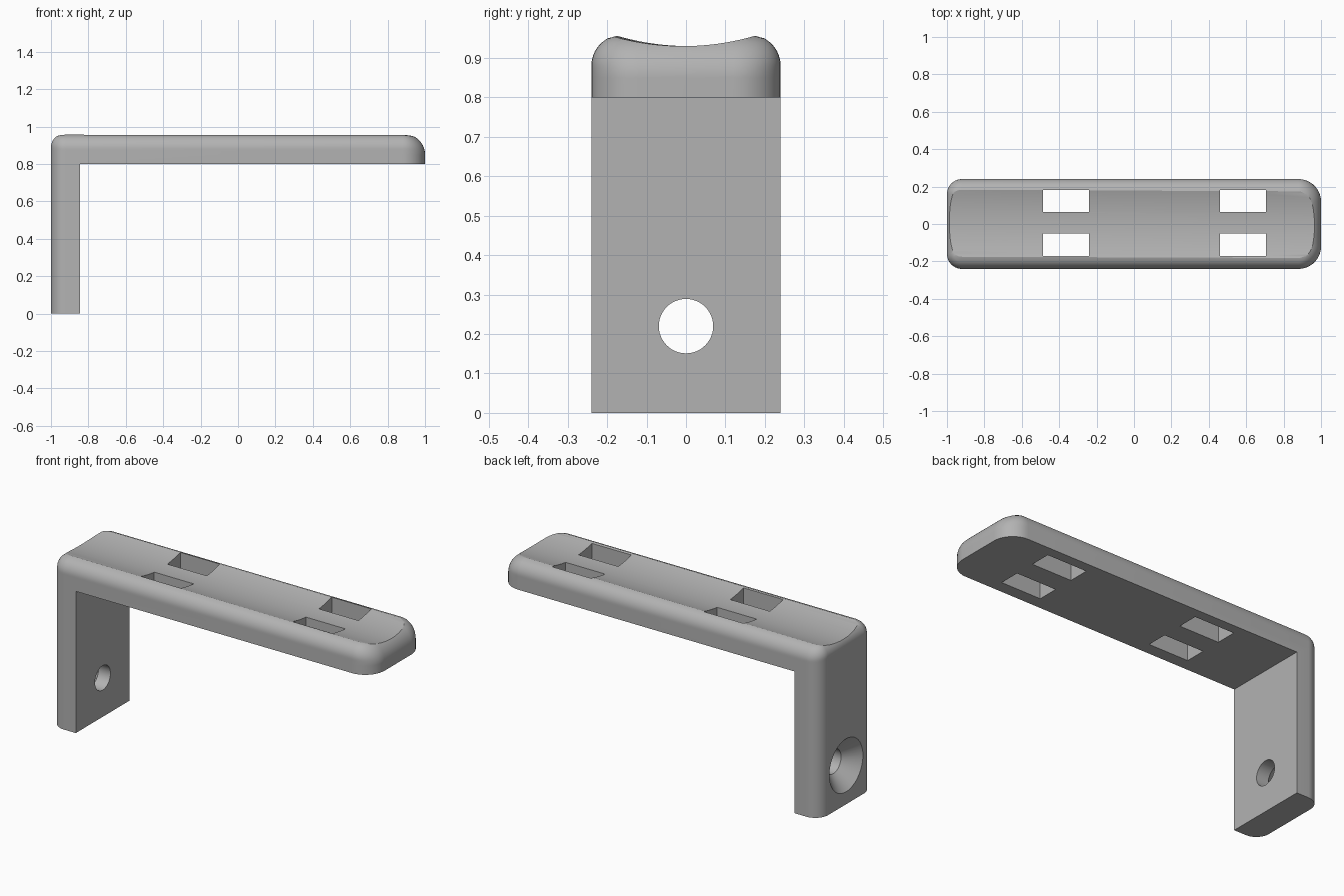
import bpy, bmesh, math
from mathutils import Matrix, Vector

cube = bpy.data.objects.get("Cube")
if cube:
    bpy.data.objects.remove(cube, do_unlink=True)

grey = bpy.data.materials.new("plain grey")
grey.use_nodes = True
colour = (0.45, 0.45, 0.45, 1)
grey.diffuse_color = colour
grey.node_tree.nodes["Principled BSDF"].inputs["Base Color"].default_value = colour

HALF_WIDTH, TOP, ARM_BASE, LEG_INNER = 0.24, 0.96, 0.80, -0.845
LEFT_R, RIGHT_R = 0.08, 0.12          # corner radii seen from above
STEPS = 10


def make_object(name, bm):
    bmesh.ops.recalc_face_normals(bm, faces=bm.faces[:])
    mesh = bpy.data.meshes.new(name)
    bm.to_mesh(mesh)
    bm.free()
    mesh.materials.append(grey)
    obj = bpy.data.objects.new(name, mesh)
    bpy.context.scene.collection.objects.link(obj)
    return obj


def loft(name, rings):
    """Closed solid through a list of equal-length point rings."""
    bm = bmesh.new()
    loops = [[bm.verts.new(p) for p in ring] for ring in rings]
    for a, b in zip(loops, loops[1:]):
        for i in range(len(a)):
            j = (i + 1) % len(a)
            bm.faces.new((a[i], a[j], b[j], b[i]))
    bm.faces.new(loops[0])
    bm.faces.new(loops[-1])
    return make_object(name, bm)


def inset(z, r):
    """How far a top rounding of radius r pulls the wall in at height z."""
    h = max(0.0, z - (TOP - r))
    return r - math.sqrt(max(0.0, r * r - h * h))


def outline(z):
    """Rounded plan of the bracket at height z."""
    side, tip, back = inset(z, 0.08), inset(z, 0.11), inset(z, 0.07)
    corners = [(1, 1), (-1, 1), (-1, -1), (1, -1)]
    points = []
    for k, (sx, sy) in enumerate(corners):
        r, pull = (RIGHT_R, tip) if sx > 0 else (LEFT_R, back)
        rx, ry = r - pull, max(r - side, 0.002)
        for i in range(STEPS + 1):
            a = (k + i / STEPS) * math.pi / 2
            points.append((sx * (1 - r) + rx * math.cos(a),
                           sy * (HALF_WIDTH - r) + ry * math.sin(a), z))
    return points


def box(name, low, high):
    low, high = Vector(low), Vector(high)
    bm = bmesh.new()
    bmesh.ops.create_cube(bm, size=1)
    bmesh.ops.scale(bm, vec=high - low, verts=bm.verts)
    bmesh.ops.translate(bm, vec=(low + high) / 2, verts=bm.verts)
    return make_object(name, bm)


def turned(name, profile, centre, segments, twist=0.0):
    """Solid of revolution about the x axis from (x, radius) pairs."""
    spin = Matrix.Translation(centre) @ Matrix.Rotation(twist, 4, 'Z')
    angles = [2 * math.pi * i / segments for i in range(segments)]
    return loft(name, [[spin @ Vector((x, r * math.cos(a), r * math.sin(a)))
                        for a in angles] for x, r in profile])


# Rounded block, full height
heights = [0] + [TOP - 0.11 * math.cos(i / 16 * math.pi / 2) for i in range(17)]
bracket = loft("bracket", [outline(z) for z in heights])

# Space under the arm, leaving the leg
cutters = [box("under_arm_cutter", (LEG_INNER, -0.5, -0.5), (1.5, 0.5, ARM_BASE))]

# Shallow trough along the top, very slightly twisted
TROUGH = 0.647
cutters.append(turned("trough_cutter", [(-1.5, TROUGH), (1.5, TROUGH)],
                      (0, 0, 0.93 + TROUGH), 192, math.radians(-0.45)))

# Four strap slots
for x in (-0.487, 0.46):
    for y in (-0.17, 0.065):
        cutters.append(box("slot_cutter", (x, y, 0.7), (x + 0.247, y + 0.118, 1.1)))

# Countersunk screw hole through the leg
cutters.append(turned("screw_hole_cutter",
                      [(-1.05, 0.20), (-0.92, 0.069), (-0.7, 0.069)],
                      (0, 0, 0.22), 48))

for cutter in cutters:
    cutter.hide_render = True
    cutter.hide_set(True)
    mod = bracket.modifiers.new(cutter.name, 'BOOLEAN')
    mod.operation = 'DIFFERENCE'
    mod.solver = 'EXACT'
    mod.object = cutter

# Apply the cuts and remove the cutters
bpy.context.view_layer.update()
evaluated = bracket.evaluated_get(bpy.context.evaluated_depsgraph_get())
bracket.data = bpy.data.meshes.new_from_object(evaluated)
bracket.modifiers.clear()
for cutter in cutters:
    bpy.data.objects.remove(cutter, do_unlink=True)

bpy.ops.object.select_all(action='DESELECT')
bracket.select_set(True)
bpy.context.view_layer.objects.active = bracket
bpy.ops.object.shade_smooth_by_angle(angle=math.radians(25))
